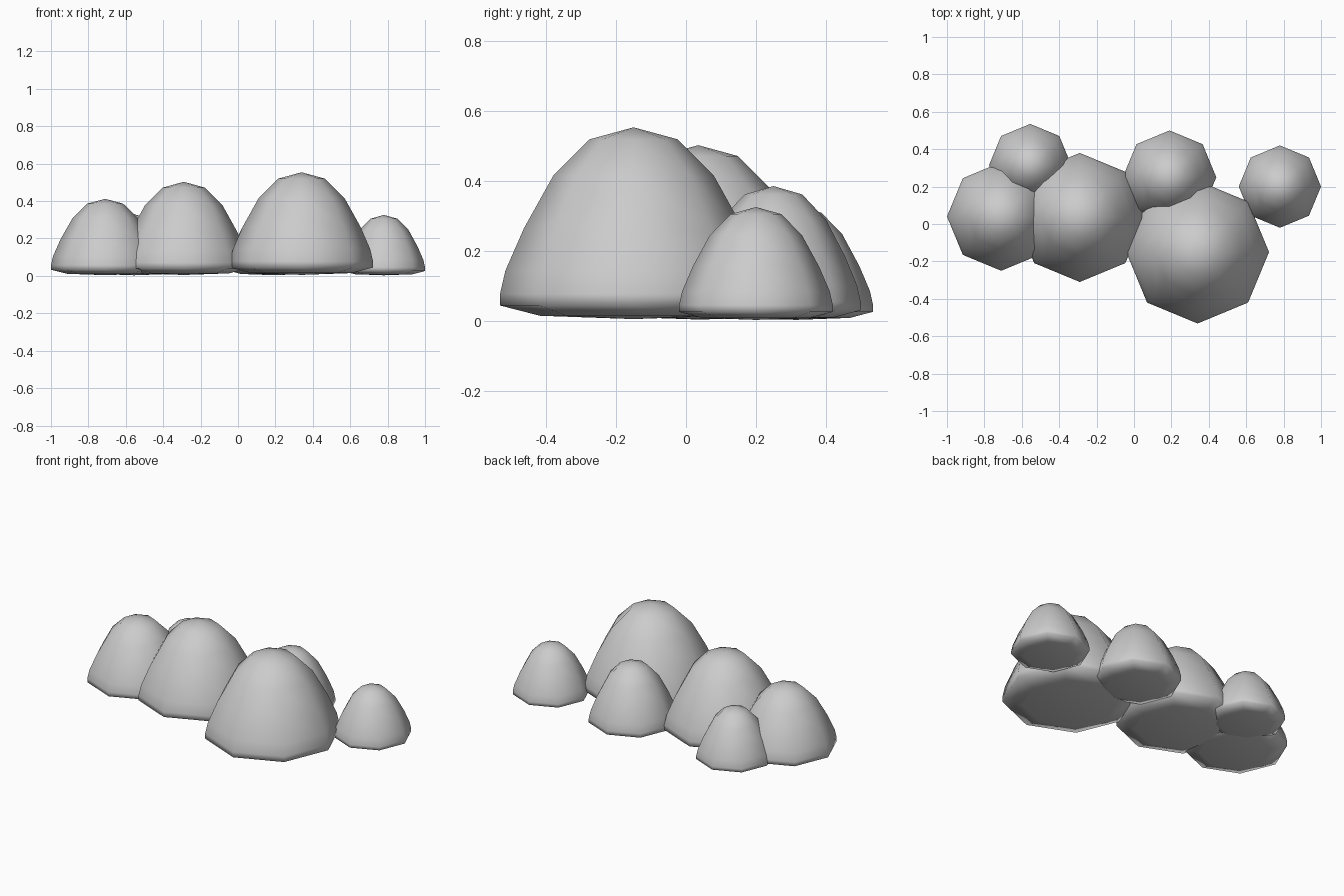
import bpy, bmesh
from math import cos, sin, tau

if "Cube" in bpy.data.objects:
    bpy.data.objects.remove(bpy.data.objects["Cube"])

SIDES = 8
# dome profile as (radius fraction, height fraction), top ring to bottom ring
PROFILE = [(0.33, 0.938), (0.60, 0.752), (0.82, 0.48), (0.96, 0.26),
           (1.0, 0.14), (1.0, 0.08), (0.70, 0.027)]


def dome(name, x, y, radius, height):
    bm = bmesh.new()
    top = bm.verts.new((0, 0, height))
    bottom = bm.verts.new((0, 0, 0.01 * height))
    rings = [[bm.verts.new((r * radius * cos(tau * i / SIDES),
                            r * radius * sin(tau * i / SIDES), z * height))
              for i in range(SIDES)] for r, z in PROFILE]
    for i in range(SIDES):
        j = (i + 1) % SIDES
        bm.faces.new((top, rings[0][i], rings[0][j]))
        bm.faces.new((bottom, rings[-1][j], rings[-1][i]))
        for a, b in zip(rings, rings[1:]):
            bm.faces.new((a[i], b[i], b[j], a[j]))
    for f in bm.faces:
        f.smooth = True
    bmesh.ops.recalc_face_normals(bm, faces=bm.faces)
    mesh = bpy.data.meshes.new(name)
    bm.to_mesh(mesh)
    bm.free()
    ob = bpy.data.objects.new(name, mesh)
    ob.location = (x, y, 0)
    bpy.context.collection.objects.link(ob)


# row of overlapping bush mounds: name, x, y, radius, height
for mound in [("mound_left", -0.71, 0.04, 0.29, 0.412),
              ("mound_middle", -0.29, 0.035, 0.345, 0.503),
              ("mound_large", 0.34, -0.15, 0.382, 0.554),
              ("mound_back_right", 0.19, 0.25, 0.25, 0.386),
              ("mound_back_left", -0.555, 0.315, 0.22, 0.33),
              ("mound_right", 0.78, 0.20, 0.22, 0.326)]:
    dome(*mound)
